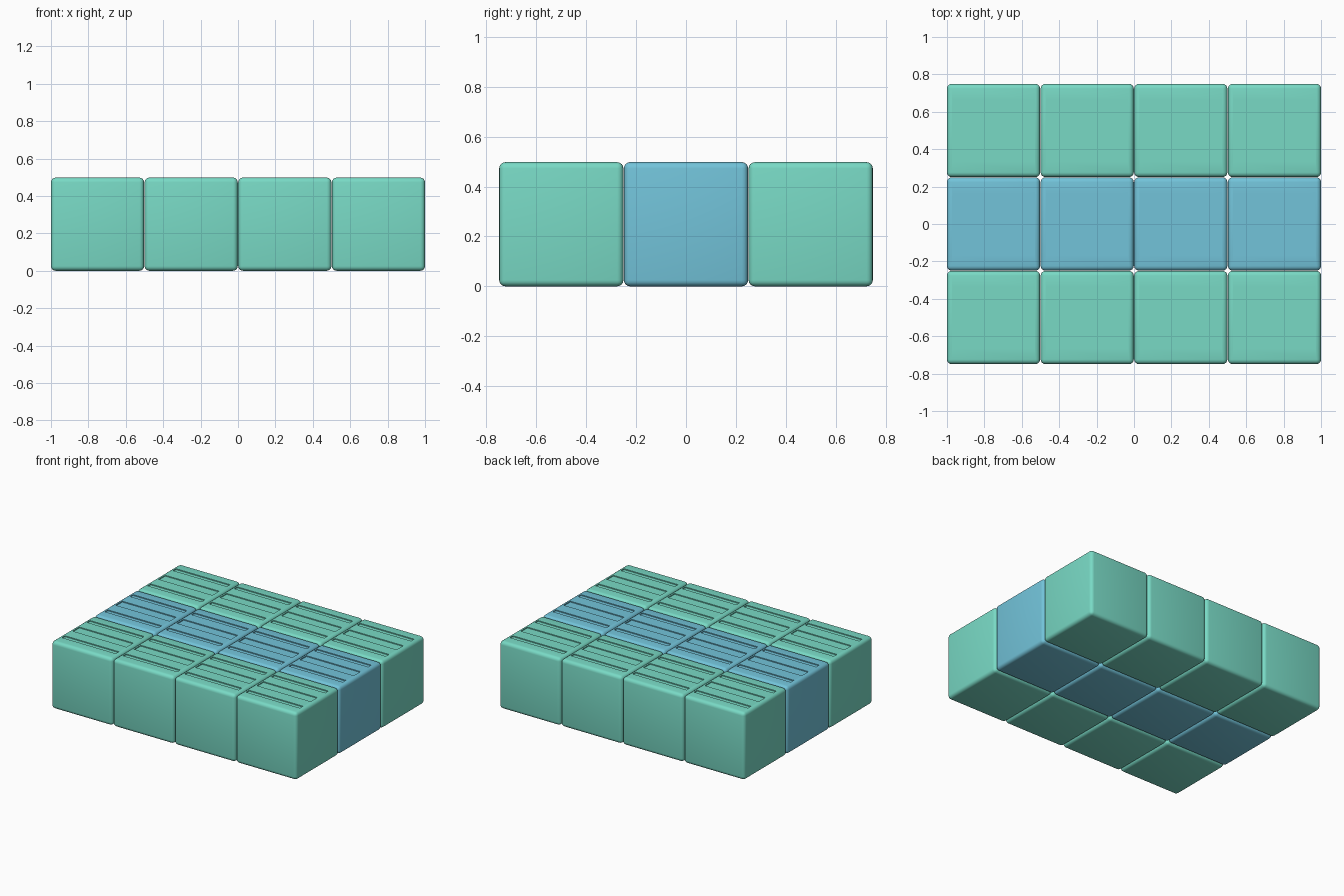
import bpy
import bmesh
from mathutils import Matrix, Vector

if "Cube" in bpy.data.objects:
    bpy.data.objects.remove(bpy.data.objects["Cube"])

SIZE = 0.498
PITCH_X = (2 - SIZE) / 3
PITCH_Y = 0.5


def box(bm, center, size):
    m = Matrix.Translation(Vector(center)) @ Matrix.Diagonal((*size, 1))
    bmesh.ops.create_cube(bm, size=1, matrix=m)


def make_object(name, boxes):
    bm = bmesh.new()
    for center, size in boxes:
        box(bm, center, size)
    mesh = bpy.data.meshes.new(name)
    bm.to_mesh(mesh)
    bm.free()
    obj = bpy.data.objects.new(name, mesh)
    bpy.context.collection.objects.link(obj)
    return obj


def material(name, color):
    mat = bpy.data.materials.new(name)
    mat.diffuse_color = (*color, 1)
    mat.use_nodes = True
    mat.node_tree.nodes["Principled BSDF"].inputs["Base Color"].default_value = mat.diffuse_color
    return mat


# Master block: rounded cube with three shallow grooves on top
block = make_object("block", [((0, 0, SIZE / 2), (SIZE, SIZE, SIZE))])
cutter = make_object("groove_cutter", [
    ((0, 0, SIZE), (0.44, 0.078, 0.014)),
    ((0, 0.147, SIZE), (0.44, 0.036, 0.014)),
    ((0, -0.147, SIZE), (0.44, 0.036, 0.014)),
])
cutter.hide_render = True

bevel = block.modifiers.new("rounded_edges", 'BEVEL')
bevel.width = 0.025
bevel.segments = 4
cut = block.modifiers.new("grooves", 'BOOLEAN')
cut.operation = 'DIFFERENCE'
cut.solver = 'EXACT'
cut.object = cutter

bpy.context.view_layer.objects.active = block
block.select_set(True)
for mod in [m.name for m in block.modifiers]:
    bpy.ops.object.modifier_apply(modifier=mod)
bpy.ops.object.shade_smooth_by_angle()

# Two colour variants of the block mesh
green = block.data.copy()
green.materials.append(material("mint", (0.19, 0.70, 0.56)))
blue = block.data.copy()
blue.materials.append(material("sky_blue", (0.17, 0.55, 0.70)))
bpy.data.objects.remove(cutter)
bpy.data.objects.remove(block)

# Three rows of four blocks, middle row blue
for row in range(3):
    for col in range(4):
        mesh = blue if row == 1 else green
        name = f"{'blue' if row == 1 else 'green'}_block_{row}_{col}"
        obj = bpy.data.objects.new(name, mesh)
        obj.location = ((col - 1.5) * PITCH_X, (row - 1) * PITCH_Y, 0)
        bpy.context.collection.objects.link(obj)
